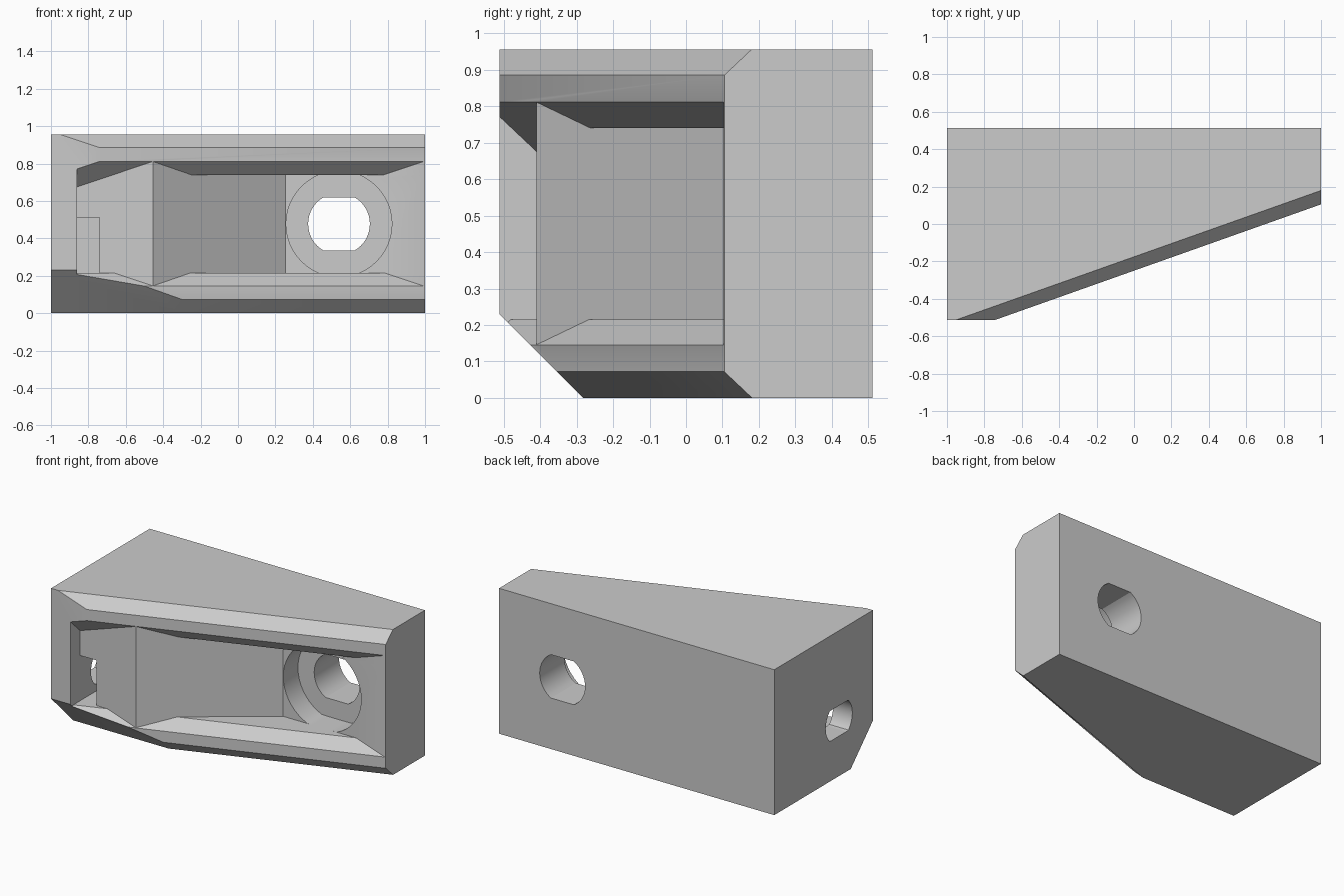
import bpy, bmesh, math
from mathutils import Vector

if "Cube" in bpy.data.objects:
    bpy.data.objects.remove(bpy.data.objects["Cube"], do_unlink=True)

grey = bpy.data.materials.new("light grey plastic")
grey.use_nodes = True
colour = (0.6, 0.6, 0.6, 1)
grey.diffuse_color = colour
grey.node_tree.nodes["Principled BSDF"].inputs["Base Color"].default_value = colour


def make_object(name, bm):
    bmesh.ops.recalc_face_normals(bm, faces=bm.faces)
    mesh = bpy.data.meshes.new(name)
    bm.to_mesh(mesh)
    bm.free()
    mesh.materials.append(grey)
    ob = bpy.data.objects.new(name, mesh)
    bpy.context.collection.objects.link(ob)
    return ob


def block(name, lo, hi, planes=()):
    """Box between two corners, trimmed by (point, outward normal) planes."""
    lo, hi = Vector(lo), Vector(hi)
    bm = bmesh.new()
    bmesh.ops.create_cube(bm, size=1)
    for v in bm.verts:
        v.co = (lo + hi) / 2 + v.co * (hi - lo)
    for point, normal in planes:
        bmesh.ops.bisect_plane(bm, geom=bm.verts[:] + bm.edges[:] + bm.faces[:], dist=1e-5,
                               plane_co=point, plane_no=normal, clear_outer=True)
        bmesh.ops.holes_fill(bm, edges=[e for e in bm.edges if e.is_boundary], sides=0)
    return make_object(name, bm)


def bore(name, centre, axis, depth, radius, half_height, sides=48):
    """Round cutter running along +x or +y with flattened top and bottom."""
    bm = bmesh.new()
    ring = []
    for i in range(sides):
        a = 2 * math.pi * i / sides
        u = radius * math.cos(a)
        w = max(-half_height, min(half_height, radius * math.sin(a)))
        offset = Vector((0, u, w)) if axis == "x" else Vector((u, 0, w))
        ring.append(bm.verts.new(Vector(centre) + offset))
    face = bm.faces.new(ring)
    end = bmesh.ops.extrude_face_region(bm, geom=[face])["geom"]
    shift = Vector((depth, 0, 0)) if axis == "x" else Vector((0, depth, 0))
    bmesh.ops.translate(bm, vec=shift, verts=[g for g in end if isinstance(g, bmesh.types.BMVert)])
    return make_object(name, bm)


# Slanted front plane and 45 degree planes tied to it
tip = Vector((1, 0.105, 0))
corner = Vector((-0.74, -0.512, 0))
run = (tip - corner).normalized()
front = Vector((run.y, -run.x, 0))
up = Vector((0, 0, 1))


def at(z):
    return tip + up * z


# Wedge body with chamfered front edges and a trimmed lower corner
body = block("wedge_body", (-1, -0.512, 0), (1, 0.512, 0.955), [
    (tip, front),
    (at(0.885), front + up),
    (at(0.072), front - up),
    (Vector((0, -0.282, 0)), Vector((0, -1, -1))),
])

# Pocket cutters: flared lips and straight recesses either side of the ridge
ridge = Vector((-0.455, -0.41, 0))
ramp_dir = Vector((0.255, 0.103, 0)) - ridge
ramp = (ridge, Vector((-ramp_dir.y, ramp_dir.x, 0)))
lip_top = (at(0.812), up - front)
lip_bottom = (at(0.145), -up - front)
near = (tip + front * 0.05, front)
right_lo, right_hi = (-0.6, -0.7), (1.2, 0.103)
left_lo, left_hi = (-0.86, -0.7), (-0.3, -0.41)

cutters = [
    block("ramp_recess", (*right_lo, 0.215), (*right_hi, 0.74), [ramp]),
    block("ramp_lip", (*right_lo, 0), (*right_hi, 1), [ramp, near, lip_top, lip_bottom]),
    block("end_recess", (*left_lo, 0.215), (*left_hi, 1), [near, lip_top]),
    block("end_lip", (*left_lo, 0), (*left_hi, 1), [near, lip_top, lip_bottom]),
    block("cable_slot", (-0.86, -0.45, 0.215), (-0.74, -0.01, 0.512)),
    bore("screw_head_recess", (0.54, 0.05, 0.4775), "y", 0.205, 0.283, 0.2625),
    bore("screw_hole", (0.54, 0.2, 0.4775), "y", 0.4, 0.165, 0.1425),
    bore("cable_hole", (-1.1, -0.16, 0.3625), "x", 0.3, 0.138, 0.1),
]

bpy.context.view_layer.objects.active = body
for cutter in cutters:
    cut = body.modifiers.new(cutter.name, "BOOLEAN")
    cut.operation = "DIFFERENCE"
    cut.solver = "EXACT"
    cut.object = cutter
    bpy.ops.object.modifier_apply(modifier=cut.name)
    bpy.data.objects.remove(cutter, do_unlink=True)

# Smooth bores, crisp edges
bpy.ops.object.select_all(action="DESELECT")
body.select_set(True)
bpy.ops.object.shade_smooth_by_angle(angle=math.radians(25))
